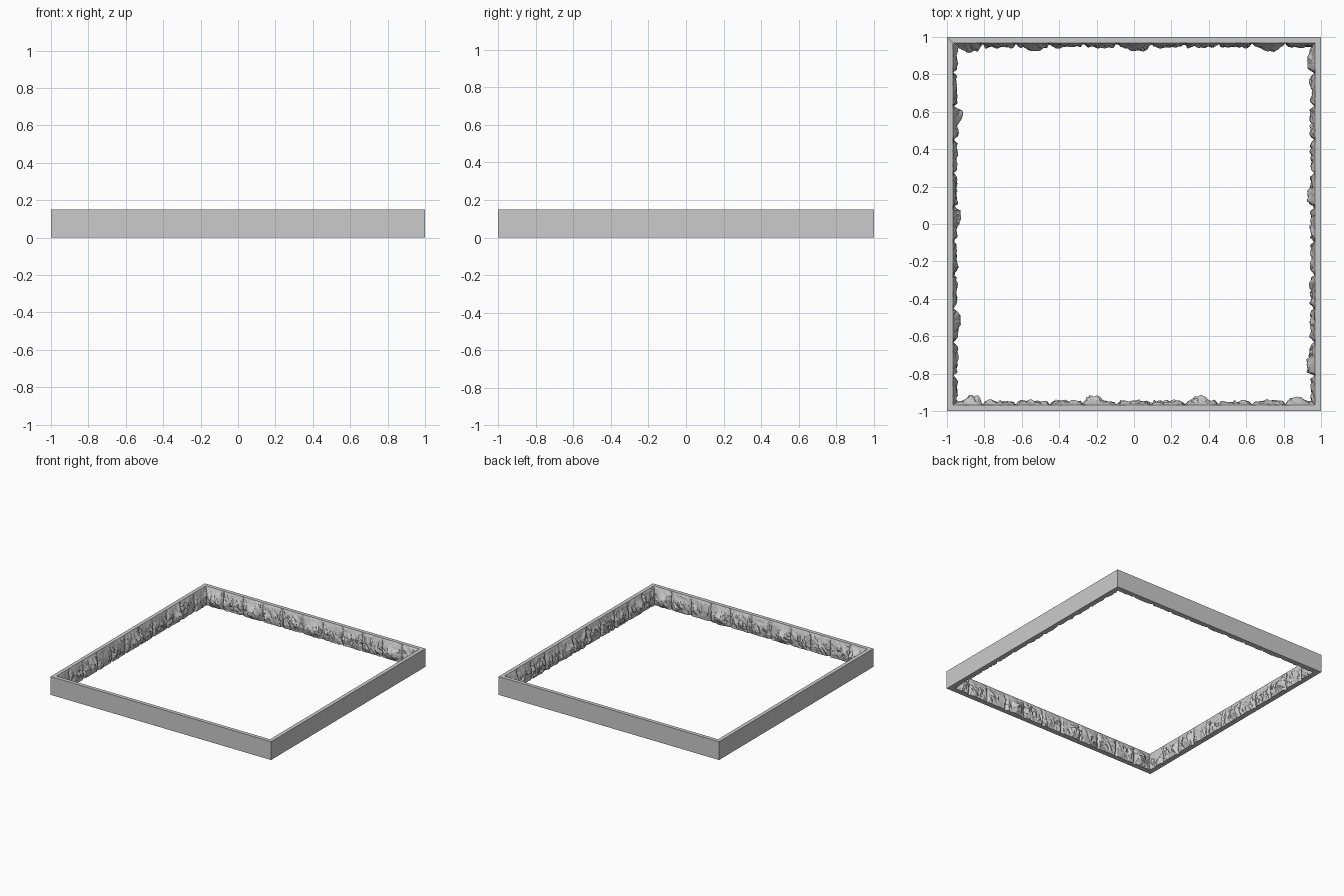
import bpy, bmesh, math, random
from mathutils import Matrix, Vector, noise

if "Cube" in bpy.data.objects:
    bpy.data.objects.remove(bpy.data.objects["Cube"])

random.seed(4)
H = 0.15          # wall height
RIM = 0.029       # flat rim width
NU, NZ = 168, 9   # facets along and up each rock face
TILE = 0.18       # width of one boulder

# positions of the larger bulging boulders on each side
SIDES = {
    "front_wall": [-0.86, -0.22, 0.35, 0.87],
    "right_wall": [-0.76, 0.15, 0.86],
    "back_wall": [-0.73, -0.02, 0.53, 0.87],
    "left_wall": [-0.58, -0.05, 0.52],
}


def rock_depth(u, t, bulges, seed):
    """Distance of the rock face from the outer plane; t runs 0..1 upward."""
    lean = u + 0.02 * math.sin(t * 5 + 9 * math.floor(u / TILE + 0.5))
    p = Vector((lean * 26, t * 2.2, seed * 7.3))
    cells = noise.voronoi(p)[0]
    crag = min(1.0, (cells[1] - cells[0]) * 2.0)       # chipped lumps with creases
    f = abs((u / TILE + 0.5) % 1.0 - 0.5) * 2           # 0 in tile middle... 1 at middle
    gap = min(1.0, f * 6)                               # sharp notch between boulders
    profile = min(1.0, 0.12 + 1.5 * (1 - t) ** 0.8) * (0.6 + 0.4 * min(1, t * 4))
    big = max(math.exp(-((u - b) / 0.045) ** 4) for b in bulges)
    size = 0.019 + 0.013 * crag + 0.006 * noise.noise(p * 0.8)
    size += 0.024 * big * math.exp(-((t - 0.4) / 0.35) ** 2)
    return RIM + profile * gap * size


def build_side(name, bulges, index):
    bm = bmesh.new()
    grid = []
    for i in range(NU + 1):
        col = []
        for j in range(NZ + 1):
            s, t = -1 + 2 * i / NU, j / NZ
            if 0 < i < NU and 0 < j < NZ:
                s += random.uniform(-0.3, 0.3) * 2 / NU
                t += random.uniform(-0.3, 0.3) / NZ
            # shift half a tile so notches lie at 0.09 + 0.18 k
            d = rock_depth(s + TILE / 2 - TILE / 2 - TILE / 2, t,
                           [b - TILE / 2 for b in bulges], index)
            if j == NZ:
                d = RIM + 0.002
            lim = 1 - d                                  # mitred corner
            x = max(-lim, min(lim, s))
            col.append(bm.verts.new((x, -1 + d, t * H)))
        grid.append(col)
    # rock face
    for i in range(NU):
        for j in range(NZ):
            a, b = grid[i][j], grid[i + 1][j]
            c, d = grid[i + 1][j + 1], grid[i][j + 1]
            bm.faces.new((a, d, c))
            bm.faces.new((a, c, b))
    # flat outer wall, rim and underside
    lo = [bm.verts.new((sx, -1, 0)) for sx in (-1, 1)]
    hi = [bm.verts.new((sx, -1, H)) for sx in (-1, 1)]
    bm.faces.new((lo[0], lo[1], hi[1], hi[0]))
    bm.faces.new([hi[0], hi[1]] + [c[-1] for c in reversed(grid)])
    bm.faces.new([lo[1], lo[0]] + [c[0] for c in grid])
    bmesh.ops.transform(bm, matrix=Matrix.Rotation(index * math.pi / 2, 4, 'Z'),
                        verts=bm.verts)
    mesh = bpy.data.meshes.new(name)
    bm.to_mesh(mesh)
    bm.free()
    bpy.context.collection.objects.link(bpy.data.objects.new(name, mesh))


for k, (side, spots) in enumerate(SIDES.items()):
    build_side(side, spots, k)
